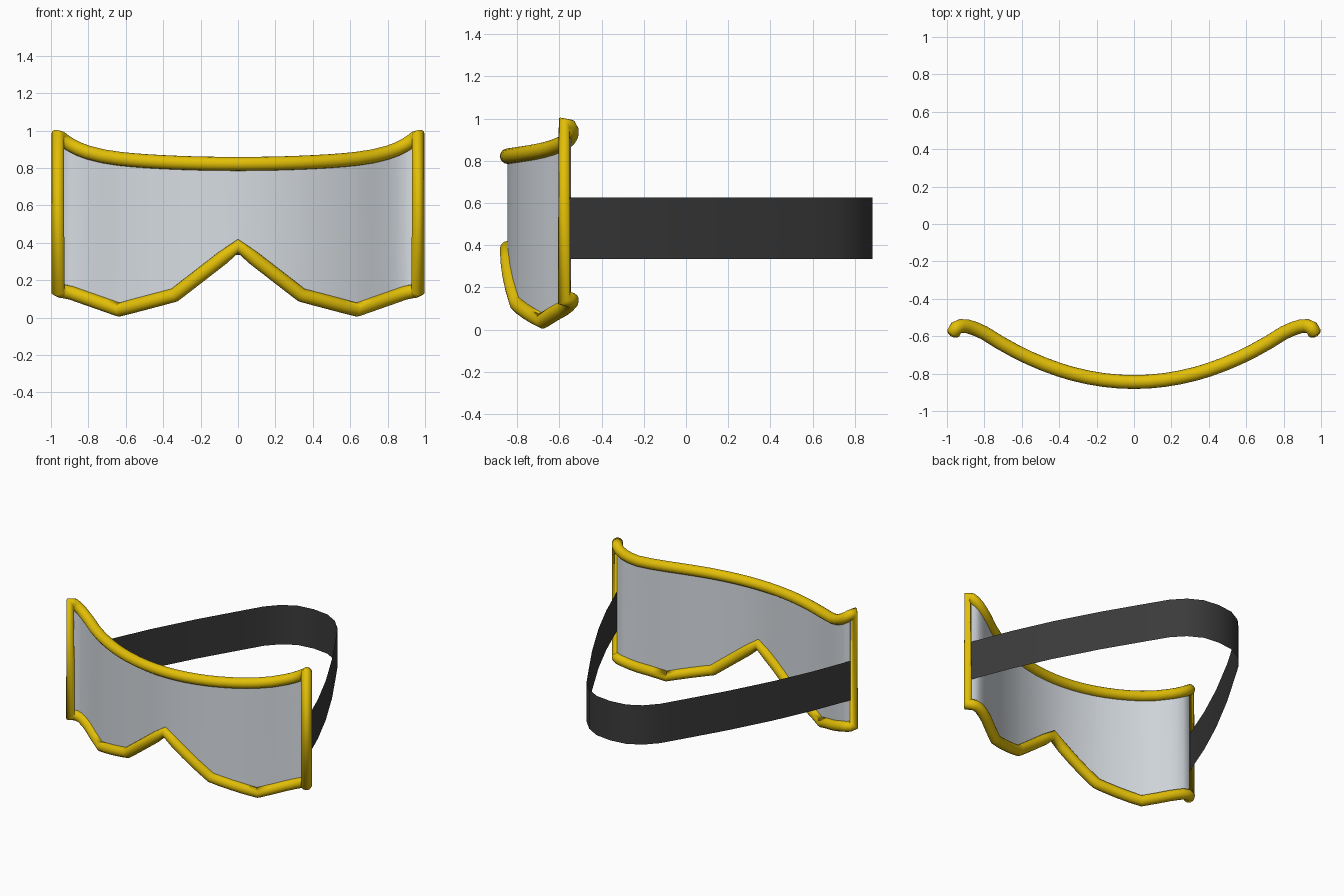
import bpy, bmesh, math

cube = bpy.data.objects.get("Cube")
if cube:
    bpy.data.objects.remove(cube, do_unlink=True)


def make_material(name, color):
    mat = bpy.data.materials.new(name)
    mat.use_nodes = True
    rgba = (*color, 1)
    mat.diffuse_color = rgba
    bsdf = next(n for n in mat.node_tree.nodes if n.type == 'BSDF_PRINCIPLED')
    bsdf.inputs["Base Color"].default_value = rgba
    return mat


yellow = make_material("frame yellow", (0.76, 0.52, 0.002))
grey = make_material("lens grey", (0.68, 0.72, 0.76))
black = make_material("strap black", (0.043, 0.043, 0.043))


def upright_sheet(name, low, high, mat):
    """Thin upright wall between two half edges, mirrored and facing outward."""
    bm = bmesh.new()
    a = [bm.verts.new(p) for p in low]
    b = [bm.verts.new(p) for p in high]
    for i in range(len(a) - 1):
        bm.faces.new((a[i], b[i], b[i + 1], a[i + 1]))
    bmesh.ops.mirror(bm, geom=bm.verts[:] + bm.edges[:] + bm.faces[:],
                     axis='X', merge_dist=0.0005)
    bmesh.ops.recalc_face_normals(bm, faces=bm.faces[:])
    if sum(f.normal.xy.dot(f.calc_center_median().xy) for f in bm.faces) < 0:
        bmesh.ops.reverse_faces(bm, faces=bm.faces[:])
    mesh = bpy.data.meshes.new(name)
    bm.to_mesh(mesh)
    bm.free()
    mesh.materials.append(mat)
    mesh.shade_smooth()
    mesh.set_sharp_from_angle(angle=math.radians(35))
    bpy.context.collection.objects.link(bpy.data.objects.new(name, mesh))


def closed_tube(name, path, radius, mat):
    """Round tube along a closed path, turned into a mesh."""
    curve = bpy.data.curves.new(name, 'CURVE')
    curve.dimensions = '3D'
    curve.bevel_depth = radius
    curve.bevel_resolution = 6
    spline = curve.splines.new('POLY')
    spline.points.add(len(path) - 1)
    for point, p in zip(spline.points, path):
        point.co = (*p, 1)
    spline.use_cyclic_u = True
    spline.use_smooth = True
    curve.materials.append(mat)
    obj = bpy.data.objects.new(name, curve)
    bpy.context.collection.objects.link(obj)
    bpy.ops.object.select_all(action='DESELECT')
    obj.select_set(True)
    bpy.context.view_layer.objects.active = obj
    bpy.ops.object.convert(target='MESH')


# Shared outline: a bowed plan that hooks back at the temples
hook = [(0.85, -0.56), (0.89, -0.547), (0.925, -0.545), (0.95, -0.555), (0.963, -0.578)]
plan = [(x, -0.845 + 0.41 * x * x)
        for x in sorted([0.08 * i for i in range(11)] + [0.34, 0.635])] + hook
brow = [(0, 0.383), (0.34, 0.12), (0.635, 0.042), (0.9, 0.135), (0.963, 0.145)]


def top_z(x):
    return 0.822 + 0.06 * x ** 2 + 0.13 * x ** 8


def bottom_z(x):
    for (x0, z0), (x1, z1) in zip(brow, brow[1:]):
        if x <= x1:
            return z0 + (z1 - z0) * (x - x0) / (x1 - x0)


top_edge = [(x, y, top_z(x)) for x, y in plan]
bottom_edge = [(x, y, bottom_z(x)) for x, y in plan]

# Tubular frame around the lens
left_half = top_edge + bottom_edge[::-1]
right_half = [(-x, y, z) for x, y, z in left_half[-2:0:-1]]
closed_tube("frame", left_half + right_half, 0.037, yellow)

# Thin curved lens
upright_sheet("lens", bottom_edge, top_edge, grey)

# Thin head strap, running back from the temples
strap = [(0, 0.885), (0.12, 0.87), (0.22, 0.815), (0.3, 0.73), (0.39, 0.58),
         (0.55, 0.31), (0.715, 0), (0.84, -0.27), (0.955, -0.56)]
upright_sheet("head_strap", [(x, y, 0.335) for x, y in strap],
              [(x, y, 0.625) for x, y in strap], black)
